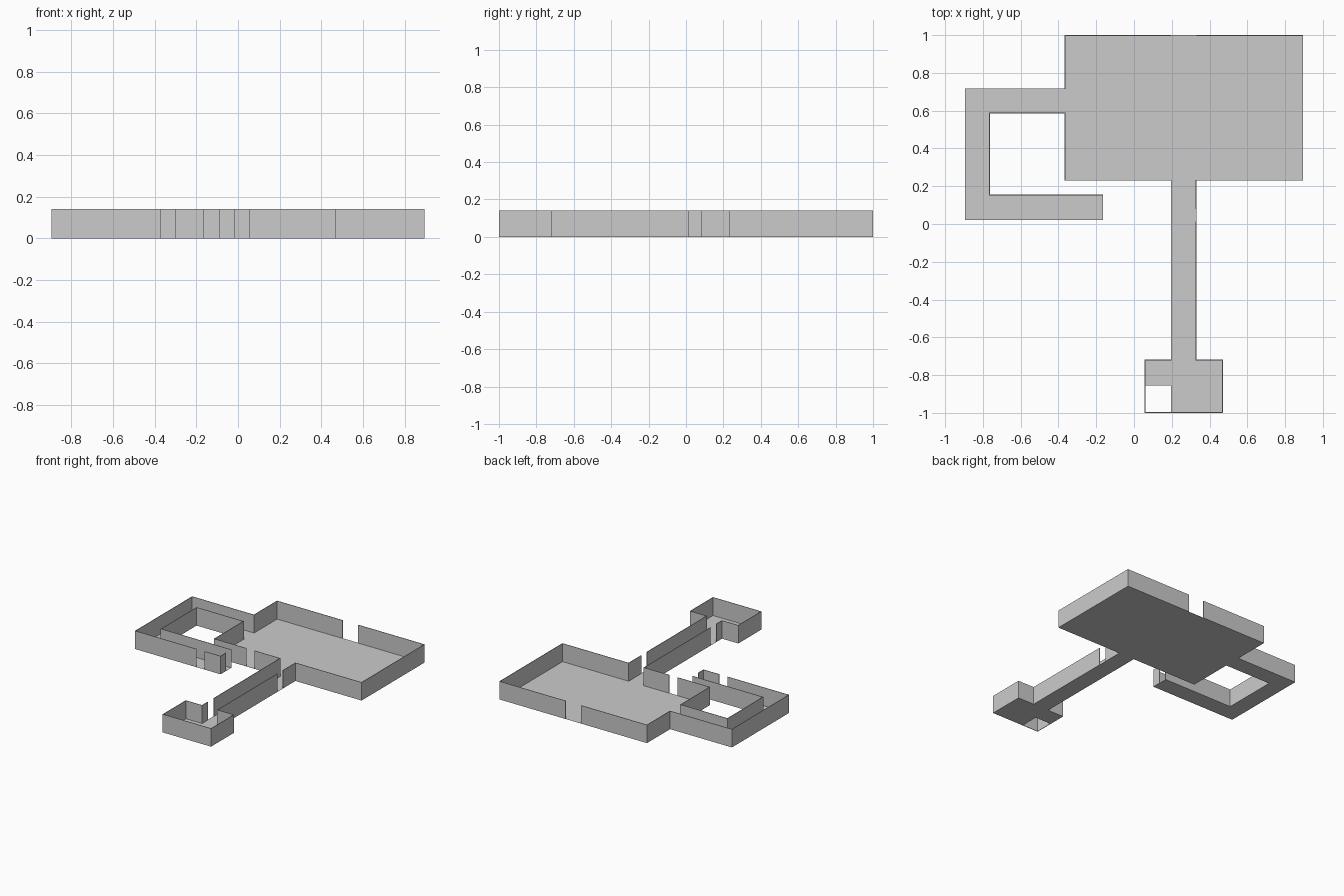
import bpy
import bmesh

cube = bpy.data.objects.get("Cube")
if cube:
    bpy.data.objects.remove(cube, do_unlink=True)

HEIGHT = 0.14
THICK = 0.004

# Shared plan lines
ARM_L, ARM_IN, ROOM_L, ARM_END = -0.895, -0.763, -0.367, -0.163
CELL_L, HALL_L, HALL_R, CELL_R, ROOM_R = 0.056, 0.195, 0.33, 0.47, 0.895
BACK, ARM_B, ARM_BI, ROOM_F = 1.0, 0.718, 0.585, 0.23
ARM_FI, ARM_F, CELL_B, HOLE_B, FRONT = 0.155, 0.02, -0.718, -0.855, -1.0


def finish(name, bm):
    mesh = bpy.data.meshes.new(name)
    bm.to_mesh(mesh)
    bm.free()
    obj = bpy.data.objects.new(name, mesh)
    bpy.context.collection.objects.link(obj)
    return obj


def wall_run(name, points):
    """Upright thin wall following a clockwise plan path."""
    bm = bmesh.new()
    low = [bm.verts.new((x, y, 0)) for x, y in points]
    high = [bm.verts.new((x, y, HEIGHT)) for x, y in points]
    for i in range(len(points) - 1):
        bm.faces.new((low[i + 1], low[i], high[i], high[i + 1]))
    obj = finish(name, bm)
    solid = obj.modifiers.new("Thickness", 'SOLIDIFY')
    solid.thickness = THICK
    solid.offset = -1
    solid.use_even_offset = True


def floor(name, *points):
    """Flat floor sheet from a counter-clockwise plan outline."""
    bm = bmesh.new()
    bm.faces.new([bm.verts.new((x, y, 0)) for x, y in points])
    finish(name, bm)


def floor_rect(name, x0, x1, y0, y1):
    floor(name, (x0, y0), (x1, y0), (x1, y1), (x0, y1))


# Floors
floor_rect("main_room_floor", ROOM_L, ROOM_R, ROOM_F, BACK)
floor_rect("hall_floor", HALL_L, HALL_R, CELL_B, ROOM_F)
floor("side_passage_floor",
      (ROOM_L, ARM_B), (ARM_L, ARM_B), (ARM_L, ARM_F), (ARM_END, ARM_F),
      (ARM_END, ARM_FI), (ARM_IN, ARM_FI), (ARM_IN, ARM_BI), (ROOM_L, ARM_BI))
floor("small_room_floor",
      (HALL_L, FRONT), (CELL_R, FRONT), (CELL_R, CELL_B),
      (CELL_L, CELL_B), (CELL_L, HOLE_B), (HALL_L, HOLE_B))

# Walls, clockwise from the back doorway, broken at each doorway
wall_run("main_room_right_wall", [
    (HALL_R, BACK), (ROOM_R, BACK), (ROOM_R, ROOM_F),
    (HALL_R, ROOM_F), (HALL_R, 0.08)])
wall_run("small_room_wall", [
    (HALL_R, 0.013), (HALL_R, CELL_B), (CELL_R, CELL_B), (CELL_R, FRONT),
    (CELL_L, FRONT), (CELL_L, CELL_B), (HALL_L, CELL_B), (HALL_L, -0.65)])
wall_run("hall_wall", [
    (HALL_L, -0.58), (HALL_L, ROOM_F), (-0.02, ROOM_F)])
wall_run("courtyard_wall", [
    (-0.09, ROOM_F), (ROOM_L, ROOM_F), (ROOM_L, ARM_BI),
    (ARM_IN, ARM_BI), (ARM_IN, ARM_FI), (ARM_END, ARM_FI)])
wall_run("passage_end_wall", [
    (ARM_END, 0.088), (ARM_END, ARM_F), (-0.30, ARM_F)])
wall_run("passage_outer_wall", [
    (-0.37, ARM_F), (ARM_L, ARM_F), (ARM_L, ARM_B),
    (ROOM_L, ARM_B), (ROOM_L, BACK), (HALL_L, BACK)])
